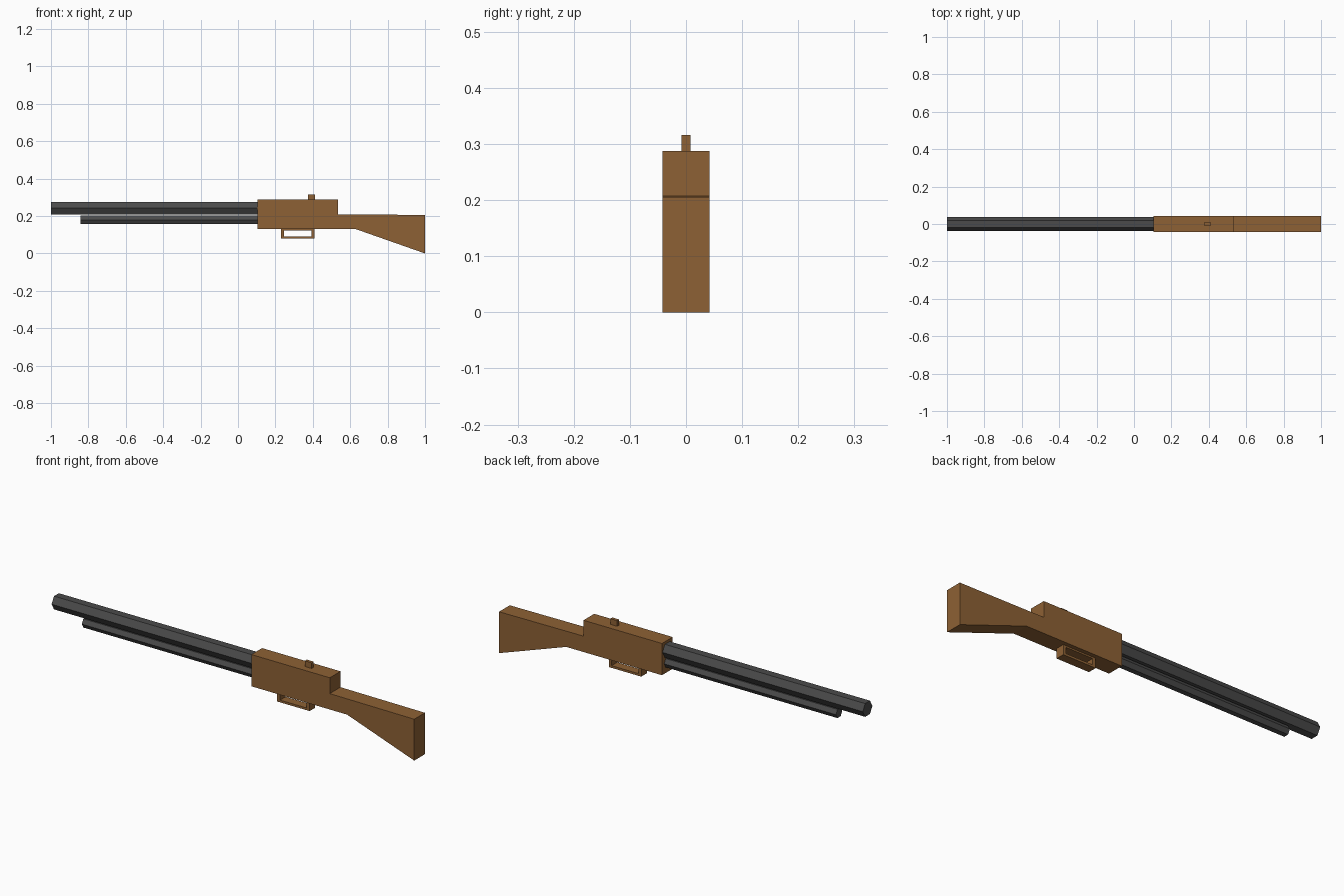
import bpy, bmesh
from math import pi, cos, sin

if "Cube" in bpy.data.objects:
    bpy.data.objects.remove(bpy.data.objects["Cube"])


def material(name, color):
    m = bpy.data.materials.new(name)
    m.diffuse_color = (*color, 1)
    m.use_nodes = True
    m.node_tree.nodes["Principled BSDF"].inputs["Base Color"].default_value = m.diffuse_color
    return m


wood = material("wood", (0.27, 0.12, 0.035))
steel = material("dark_steel", (0.07, 0.07, 0.07))


def prism(name, ring, offset, mat):
    """Closed solid: a flat ring of points extruded by an offset vector."""
    bm = bmesh.new()
    face = bm.faces.new([bm.verts.new(p) for p in ring])
    ext = bmesh.ops.extrude_face_region(bm, geom=[face], use_keep_orig=True)
    bmesh.ops.translate(bm, vec=offset,
                        verts=[g for g in ext["geom"] if isinstance(g, bmesh.types.BMVert)])
    bmesh.ops.recalc_face_normals(bm, faces=bm.faces)
    me = bpy.data.meshes.new(name)
    bm.to_mesh(me)
    bm.free()
    me.materials.append(mat)
    ob = bpy.data.objects.new(name, me)
    bpy.context.collection.objects.link(ob)
    return ob


def slab(name, profile, half_width, mat):
    """Side profile (x, z) given thickness along y."""
    return prism(name, [(x, -half_width, z) for x, z in profile], (0, 2 * half_width, 0), mat)


def box(name, x0, x1, z0, z1, half_width, mat):
    return slab(name, [(x0, z0), (x1, z0), (x1, z1), (x0, z1)], half_width, mat)


def hex_tube(name, x0, x1, z, r, mat):
    """Six-sided bar along x with its flats at the top and bottom."""
    ring = [(x0, r * cos(i * pi / 3), z + r * sin(i * pi / 3)) for i in range(6)]
    return prism(name, ring, (x1 - x0, 0, 0), mat)


# Receiver and shoulder stock as one profile
slab("receiver_and_stock",
     [(0.103, 0.130), (0.63, 0.130), (1.0, 0.0), (1.0, 0.206),
      (0.535, 0.209), (0.535, 0.288), (0.103, 0.288)], 0.042, wood)

# Barrel and the shorter tube beneath it
hex_tube("barrel", -1.0, 0.11, 0.242, 0.038, steel)
hex_tube("magazine_tube", -0.843, 0.11, 0.180, 0.025, steel)

# Rear sight
box("rear_sight", 0.374, 0.411, 0.280, 0.316, 0.008, wood)

# Trigger guard: two posts and a lower bar
box("guard_front_post", 0.231, 0.247, 0.081, 0.132, 0.022, wood)
box("guard_rear_post", 0.394, 0.410, 0.081, 0.132, 0.022, wood)
box("guard_lower_bar", 0.247, 0.394, 0.081, 0.092, 0.022, wood)
box("guard_upper_bar", 0.247, 0.394, 0.122, 0.132, 0.022, wood)
